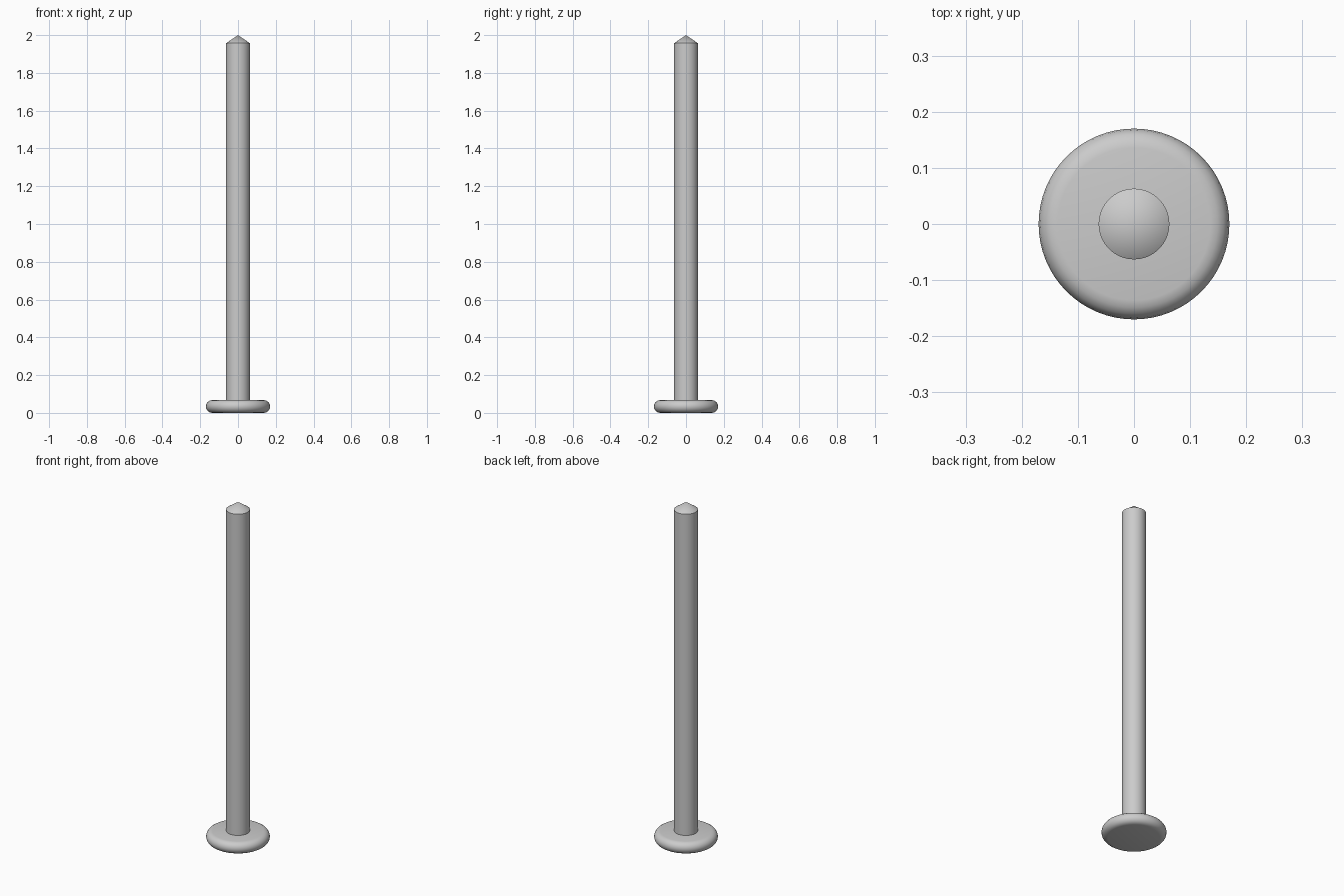
import bpy, bmesh, math

if "Cube" in bpy.data.objects:
    bpy.data.objects.remove(bpy.data.objects["Cube"])

SIDES = 64


def lathe(name, profile):
    """Revolve an (r, z) profile, starting and ending on the axis, about z."""
    bm = bmesh.new()
    verts = [bm.verts.new((r, 0, z)) for r, z in profile]
    edges = [bm.edges.new(pair) for pair in zip(verts, verts[1:])]
    bmesh.ops.spin(bm, geom=verts + edges, cent=(0, 0, 0), axis=(0, 0, 1),
                   angle=math.tau, steps=SIDES)
    bmesh.ops.remove_doubles(bm, verts=bm.verts, dist=1e-5)
    bmesh.ops.recalc_face_normals(bm, faces=bm.faces)
    mesh = bpy.data.meshes.new(name)
    bm.to_mesh(mesh)
    bm.free()
    obj = bpy.data.objects.new(name, mesh)
    bpy.context.collection.objects.link(obj)
    bpy.ops.object.select_all(action='DESELECT')
    obj.select_set(True)
    bpy.context.view_layer.objects.active = obj
    bpy.ops.object.shade_smooth_by_angle(angle=math.radians(31))
    return obj


# Flat round head with a half-round rim
HEAD_R, HEAD_H = 0.17, 0.068
rim = HEAD_H / 2
arc = [(HEAD_R - rim + rim * math.cos(a), rim + rim * math.sin(a))
       for a in (math.radians(-90 + 22.5 * i) for i in range(9))]
lathe("nail_head", [(0, 0)] + arc + [(0, HEAD_H)])

# Straight shank with a short conical point
SHANK_R = 0.063
lathe("nail_shank", [(0, 0.05), (SHANK_R, 0.05), (SHANK_R, 1.957), (0, 2.0)])
